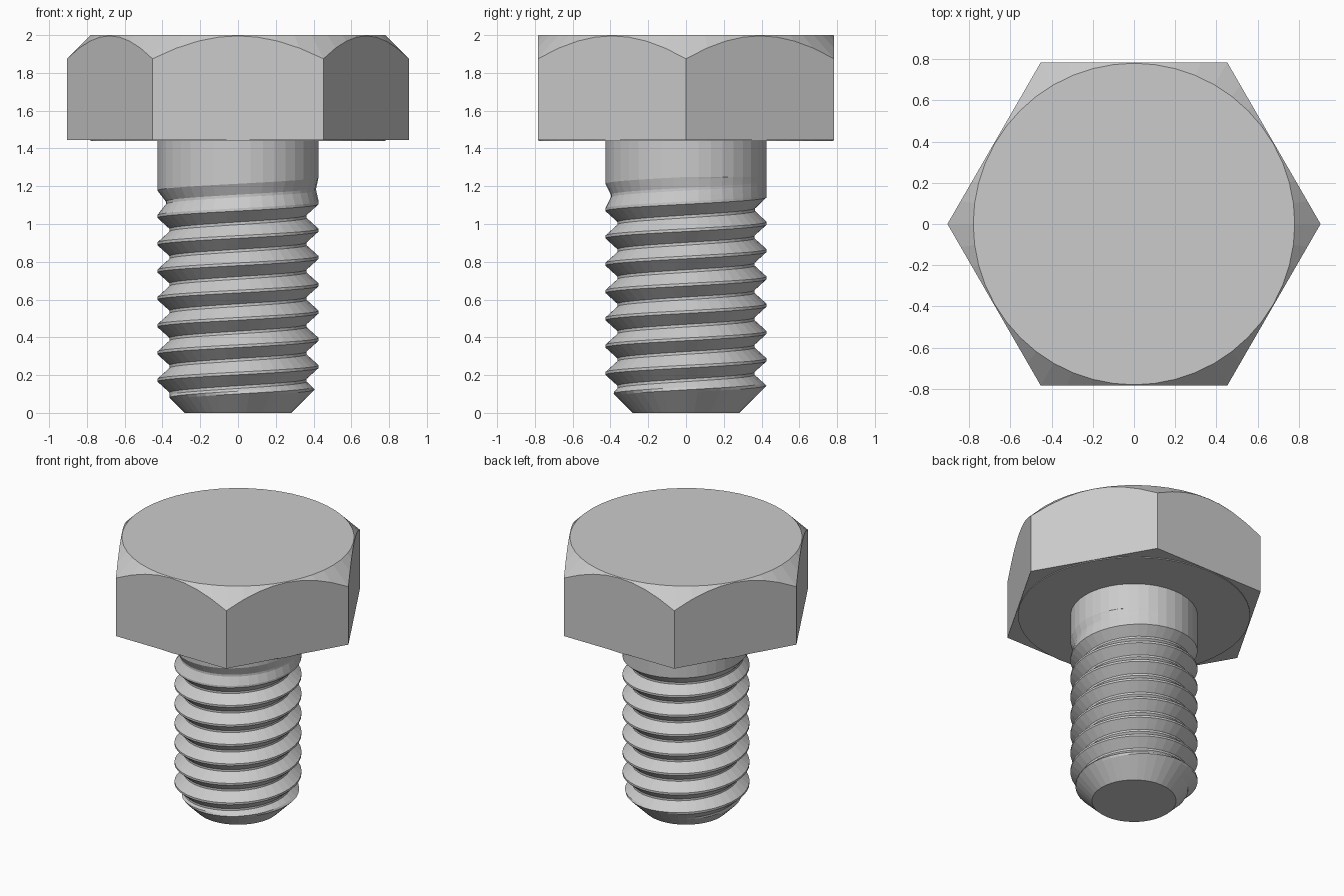
import bpy
import math

if "Cube" in bpy.data.objects:
    bpy.data.objects.remove(bpy.data.objects["Cube"])

steel = bpy.data.materials.new("plain grey steel")
steel.diffuse_color = (0.6, 0.6, 0.6, 1)
steel.use_nodes = True
steel.node_tree.nodes["Principled BSDF"].inputs["Base Color"].default_value = steel.diffuse_color


def make(name, verts, faces):
    mesh = bpy.data.meshes.new(name)
    mesh.from_pydata(verts, [], faces)
    mesh.materials.append(steel)
    ob = bpy.data.objects.new(name, mesh)
    bpy.context.collection.objects.link(ob)
    return ob


def lathe(name, n, rings):
    """Stack of rings, each a function angle -> (radius, z), bottom to top, capped."""
    verts, faces = [], []
    for ring in rings:
        for j in range(n):
            a = 2 * math.pi * j / n
            r, z = ring(a)
            verts.append((r * math.cos(a), r * math.sin(a), z))
    for i in range(len(rings) - 1):
        for j in range(n):
            k = (j + 1) % n
            faces.append((i * n + j, i * n + k, (i + 1) * n + k, (i + 1) * n + j))
    faces.append(tuple(reversed(range(n))))
    faces.append(tuple(range((len(rings) - 1) * n, len(rings) * n)))
    return make(name, verts, faces)


# Hex head with conical chamfer on top
FLAT, TOP_R = 0.784, 0.78


def hex_r(a):
    return FLAT / math.cos(a % (math.pi / 3) - math.pi / 6)


lathe("hex_head", 48, [
    lambda a: (hex_r(a), 1.445),
    lambda a: (hex_r(a), 2 - (hex_r(a) - TOP_R)),
    lambda a: (TOP_R, 2.0),
])

# Thin washer face under the head
lathe("washer_face", 48, [lambda a: (0.78, 1.439), lambda a: (0.78, 1.446)])

# Threaded shank: helical rows, clamped to flat ends
N, PITCH, BASE = 40, 0.1445, 0.1005
R, DEPTH, TIP_R, THREAD_TOP = 0.427, 0.064, 0.283, 1.25

turn = [0.05 + 0.1 * i for i in range(10)]
rows = [k + u for k in range(-2, 8) for u in turn] + [8.05]
verts, faces, cache = [], [], {}


def point(s, j):
    z = min(max(BASE + (s + j / N) * PITCH, 0), THREAD_TOP)
    key = (j % N, round(z, 4))
    if key not in cache:
        u = s % 1
        cut = min(max((0.45 - abs(u - 0.5)) / 0.4, 0), 1)
        fade = min(max(7.2 - (math.floor(s) + j / N), 0), 1)   # groove run-out
        r = min(R - DEPTH * cut * fade, TIP_R + z)             # tip chamfer
        a = 2 * math.pi * j / N
        cache[key] = len(verts)
        verts.append((r * math.cos(a), r * math.sin(a), z))
    return cache[key]


for lo, hi in zip(rows, rows[1:]):
    for j in range(N):
        quad = (point(lo, j), point(lo, j + 1), point(hi, j + 1), point(hi, j))
        face = tuple(dict.fromkeys(quad))
        if len(face) > 2:
            faces.append(face)

# Tip cap and plain collar below the head
faces.append(tuple(cache[(j, 0.0)] for j in reversed(range(N)) if (j, 0.0) in cache))
ring = [cache[(j, THREAD_TOP)] for j in range(N)]
start = len(verts)
for v in ring:
    verts.append((verts[v][0], verts[v][1], 1.442))
for j in range(N):
    k = (j + 1) % N
    faces.append((ring[j], ring[k], start + k, start + j))
faces.append(tuple(range(start, start + N)))
make("threaded_shank", verts, faces)
